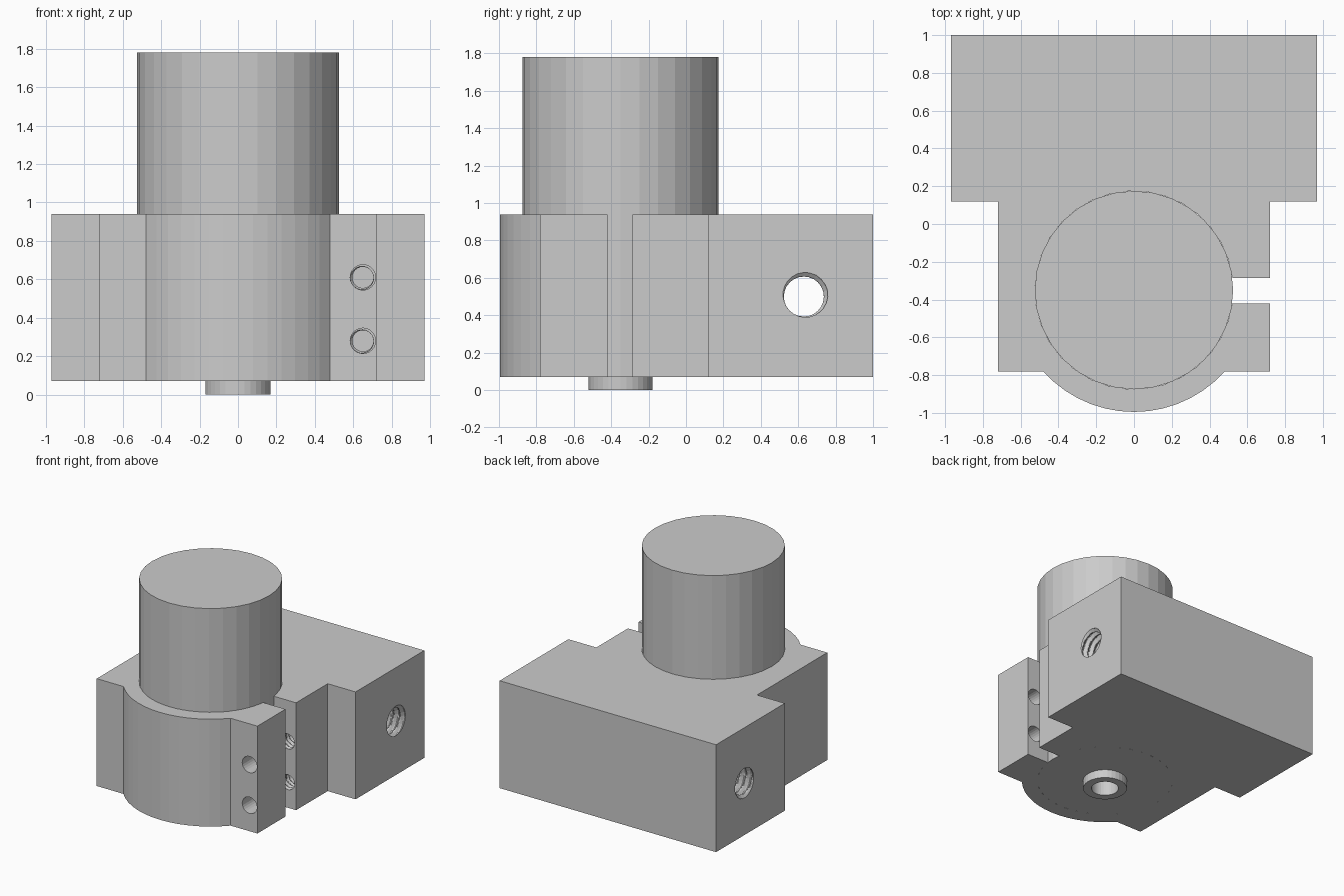
import bpy, bmesh
from math import sin, cos, pi, radians, tau, asin, ceil
from mathutils import Vector

if "Cube" in bpy.data.objects:
    bpy.data.objects.remove(bpy.data.objects["Cube"])

CY = -0.35           # motor axis position in y
R = 0.525            # motor radius
Z0, Z1 = 0.07, 0.94  # bracket bottom and top


def finish(name, bm):
    bmesh.ops.recalc_face_normals(bm, faces=bm.faces)
    mesh = bpy.data.meshes.new(name)
    bm.to_mesh(mesh)
    bm.free()
    ob = bpy.data.objects.new(name, mesh)
    bpy.context.collection.objects.link(ob)
    return ob


def arc(r, a0, a1, n):
    return [(r * cos(a0 + (a1 - a0) * i / n), CY + r * sin(a0 + (a1 - a0) * i / n))
            for i in range(n + 1)]


def skin(bm, rings):
    """Join closed vertex rings into a capped solid."""
    rings = [[bm.verts.new(p) for p in ring] for ring in rings]
    n = len(rings[0])
    for a, b in zip(rings, rings[1:]):
        for i in range(n):
            bm.faces.new((a[i], a[(i + 1) % n], b[(i + 1) % n], b[i]))
    bm.faces.new(rings[0])
    bm.faces.new(rings[-1])


def hole(body, axis, start, end, centre, minor, major, pitch=0.0, segs=24):
    """Cut a round hole along x or y; a pitch adds a helical thread."""
    steps = ceil((end - start) / pitch * 8) if pitch else 1
    rings = []
    for k in range(steps + 1):
        u = start + (end - start) * k / steps
        ring = []
        for i in range(segs):
            t = tau * i / segs
            wave = 0
            if pitch:
                phase = (u / pitch - i / segs) % 1
                wave = min(1, max(0, 1.5 * (1 - abs(2 * phase - 1)) - 0.25))
            r = minor + (major - minor) * wave
            a, b = centre[0] + r * cos(t), centre[1] + r * sin(t)
            ring.append(Vector((u, a, b)) if axis == 'x' else Vector((a, u, b)))
        rings.append(ring)
    bm = bmesh.new()
    skin(bm, rings)
    bmesh.ops.triangulate(bm, faces=[f for f in bm.faces if len(f.verts) == 4])
    cutter = finish("hole_cutter", bm)
    cutter.hide_render = True
    mod = body.modifiers.new("hole", 'BOOLEAN')
    mod.operation, mod.solver, mod.object = 'DIFFERENCE', 'EXACT', cutter
    bpy.context.view_layer.objects.active = body
    bpy.ops.object.modifier_apply(modifier=mod.name)
    bpy.data.objects.remove(cutter)


# Clamp bracket: one C-shaped outline with rounded nose, side slot and motor bore
lo, hi = asin(-0.07 / R), asin(0.065 / R)
nose = radians(41.9)
outline = [(0.97, 1.0), (-0.97, 1.0), (-0.97, 0.12), (-0.72, 0.12), (-0.72, -0.78)]
outline += arc(0.645, -pi + nose, -nose, 14)
outline += [(0.72, -0.78), (0.72, -0.42)]
outline += arc(R, lo, hi - tau, 32)
outline += [(0.72, -0.285), (0.72, 0.12), (0.97, 0.12)]
bm = bmesh.new()
skin(bm, [[(x, y, z) for x, y in outline] for z in (Z0, Z1)])
bracket = finish("clamp_bracket", bm)

# Threaded cross hole through the rear block
hole(bracket, 'x', -1.05, 1.05, (0.63, 0.5), 0.107, 0.132, 0.055)

# Clamp screw holes: plain in the front ear, threaded in the rear ear
for z in (0.28, 0.61):
    hole(bracket, 'y', -1.0, -0.35, (0.65, z), 0.066, 0.066)
    hole(bracket, 'y', -0.35, 0.2, (0.65, z), 0.055, 0.066, 0.036)

# Motor cylinder with hollow boss underneath, as a lathed profile
profile = [(0, 1.78), (R, 1.78), (R, Z0), (0.17, Z0), (0.17, 0),
           (0.105, 0), (0.105, 0.16), (0, 0.16)]
bm = bmesh.new()
verts = [bm.verts.new((r, CY, z)) for r, z in profile]
edges = [bm.edges.new(pair) for pair in zip(verts, verts[1:])]
bmesh.ops.spin(bm, geom=verts + edges, cent=(0, CY, 0), axis=(0, 0, 1),
               angle=tau, steps=32)
bmesh.ops.remove_doubles(bm, verts=bm.verts, dist=1e-4)
finish("motor_body", bm)
